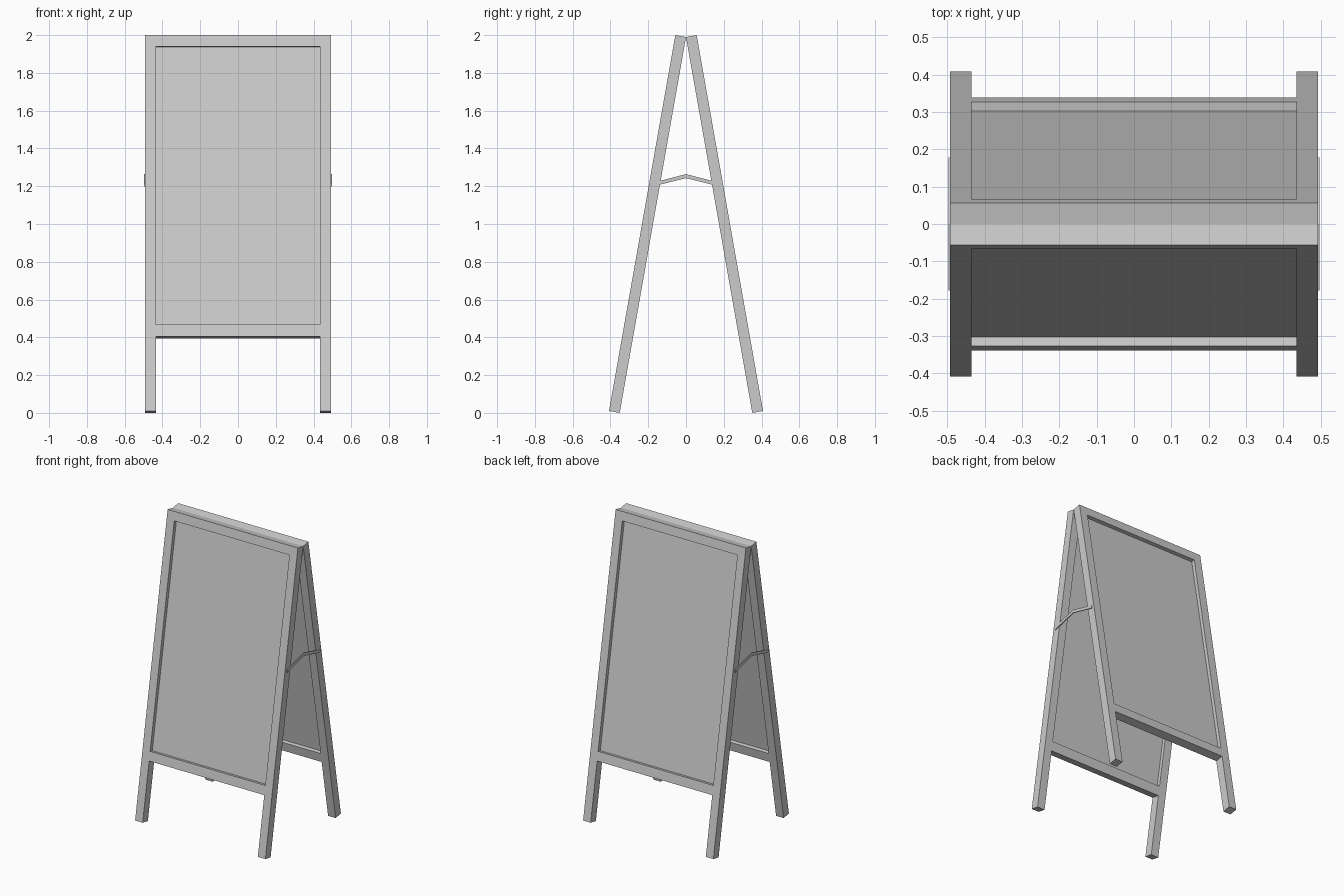
import bpy, bmesh, math
from mathutils import Matrix, Vector

if "Cube" in bpy.data.objects:
    bpy.data.objects.remove(bpy.data.objects["Cube"])

TILT = math.radians(10)
DEPTH = 0.0575
HINGE_Z = 1.99
LENGTH = HINGE_Z / math.cos(TILT)


def leaf_matrix(side):
    # local x = width, y = outward from the hinge line, z = up along the leaf
    tilt = Matrix.Rotation(TILT * side, 4, 'X')
    return Matrix.Translation((0, 0, HINGE_Z)) @ tilt


def finish(name, bm, matrix=None):
    if matrix:
        bm.transform(matrix)
    bmesh.ops.recalc_face_normals(bm, faces=bm.faces)
    mesh = bpy.data.meshes.new(name)
    bm.to_mesh(mesh)
    bm.free()
    obj = bpy.data.objects.new(name, mesh)
    bpy.context.collection.objects.link(obj)
    return obj


def extrude(bm, vec):
    res = bmesh.ops.extrude_face_region(bm, geom=bm.faces[:])
    verts = [g for g in res["geom"] if isinstance(g, bmesh.types.BMVert)]
    bmesh.ops.translate(bm, vec=vec, verts=verts)


def box(name, lo, hi, matrix):
    bm = bmesh.new()
    bmesh.ops.create_cube(bm, size=1)
    lo, hi = Vector(lo), Vector(hi)
    for v in bm.verts:
        v.co = (lo + hi) / 2 + v.co * (hi - lo)
    return finish(name, bm, matrix)


def frame(name, side, matrix):
    # posts and rails as filled cells of a grid, open for panel and feet gap
    xs = [-0.492, -0.435, 0.435, 0.492]
    zs = [0, -0.06, -1.557, -1.62, -LENGTH]
    bm = bmesh.new()
    grid = [[bm.verts.new((x, 0, z)) for x in xs] for z in zs]
    for r in range(4):
        for c in range(3):
            if c == 1 and r in (1, 3):
                continue
            bm.faces.new((grid[r][c], grid[r + 1][c],
                          grid[r + 1][c + 1], grid[r][c + 1]))
    extrude(bm, (0, side * DEPTH, 0))
    finish(name, bm, matrix)


# Two leaning leaves, each with a recessed board
for label, side in (("front", -1), ("back", 1)):
    m = leaf_matrix(side)
    frame(label + "_frame", side, m)
    y0, y1 = sorted((side * 0.0245, side * 0.033))
    box(label + "_board", (-0.436, y0, -1.558), (0.436, y1, -0.059), m)

# Folding braces outside the posts
for label, side in (("left", -1), ("right", 1)):
    bm = bmesh.new()
    pts = [(-0.178, 1.198), (0, 1.243), (0.178, 1.198),
           (0.178, 1.218), (0, 1.264), (-0.178, 1.218)]
    v = [bm.verts.new((side * 0.491, y, z)) for y, z in pts]
    bm.faces.new((v[0], v[1], v[4], v[5]))
    bm.faces.new((v[1], v[2], v[3], v[4]))
    extrude(bm, (side * 0.006, 0, 0))
    finish(label + "_brace", bm)
